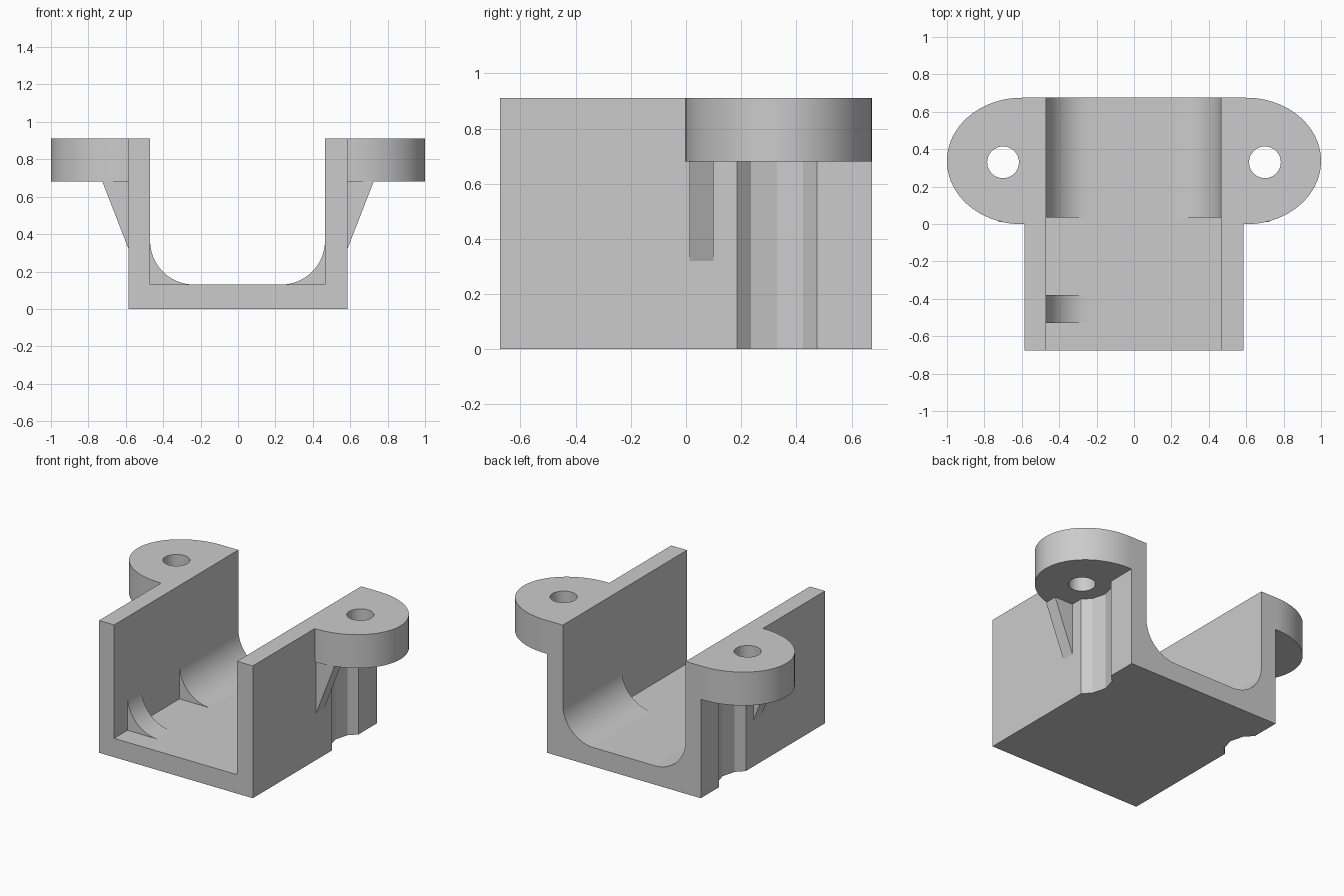
import bpy
import bmesh
from math import pi, sin, cos, radians

cube = bpy.data.objects.get("Cube")
if cube:
    bpy.data.objects.remove(cube, do_unlink=True)

# Single plain grey
grey = bpy.data.materials.new("plain grey")
grey.use_nodes = True
colour = (0.6, 0.6, 0.6, 1)
grey.diffuse_color = colour
grey.node_tree.nodes["Principled BSDF"].inputs["Base Color"].default_value = colour

# Main dimensions
OUT, IN_R, IN_L = 0.585, -0.47, 0.465
BACK, TOP, FLOOR = 0.675, 0.91, 0.13
EAR_Z, EAR_Y, HOLE_X = 0.68, 0.337, 0.7


def prism(name, points, lo, hi, axis="y"):
    """Extrude a flat outline between lo and hi along y (points x,z) or z (points x,y)."""
    bm = bmesh.new()
    place = (lambda a, b, t: (a, t, b)) if axis == "y" else (lambda a, b, t: (a, b, t))
    rings = [[bm.verts.new(place(a, b, t)) for a, b in points] for t in (lo, hi)]
    bm.faces.new(rings[0])
    bm.faces.new(rings[1])
    n = len(points)
    for i in range(n):
        j = (i + 1) % n
        bm.faces.new((rings[0][i], rings[0][j], rings[1][j], rings[1][i]))
    bmesh.ops.recalc_face_normals(bm, faces=bm.faces)
    mesh = bpy.data.meshes.new(name)
    bm.to_mesh(mesh)
    bm.free()
    mesh.materials.append(grey)
    obj = bpy.data.objects.new(name, mesh)
    bpy.context.collection.objects.link(obj)
    return obj


def arc(cx, cy, rx, ry, start, end, steps):
    angles = [start + (end - start) * i / steps for i in range(steps + 1)]
    return [(cx + rx * cos(a), cy + ry * sin(a)) for a in angles]


def select_only(obj):
    bpy.ops.object.select_all(action="DESELECT")
    obj.select_set(True)
    bpy.context.view_layer.objects.active = obj


def cut(obj, cutter):
    mod = obj.modifiers.new("cut", "BOOLEAN")
    mod.operation = "DIFFERENCE"
    mod.solver = "EXACT"
    mod.object = cutter
    select_only(obj)
    bpy.ops.object.modifier_apply(modifier=mod.name)
    bpy.data.objects.remove(cutter, do_unlink=True)


def smooth(obj):
    select_only(obj)
    bpy.ops.object.shade_smooth_by_angle(angle=radians(25))


# U-shaped channel
channel = prism("channel", [
    (-OUT, 0), (OUT, 0), (OUT, TOP), (IN_L, TOP),
    (IN_L, FLOOR), (IN_R, FLOOR), (IN_R, TOP), (-OUT, TOP)], -BACK, BACK)


def cove(name, wall, side, lo, hi):
    """Concave corner fill between a wall and the floor."""
    r = 0.235
    curve = arc(wall - side * r, FLOOR + r, side * r, r, 0, -pi / 2, 16)
    smooth(prism(name, [(wall, FLOOR)] + curve, lo, hi))


cove("right_cove", IN_R, -1, 0.035, BACK)
cove("left_cove", IN_L, 1, 0.035, BACK)
cove("right_front_cove", IN_R, -1, -0.53, -0.38)

for side, label in ((1, "left"), (-1, "right")):
    # Faceted screw clearance down the outer wall
    cut(channel, prism("clearance_cutter",
                       arc(side * HOLE_X, 0.33, 0.19, 0.19, 0, 2 * pi * 11 / 12, 11),
                       -0.1, EAR_Z, "z"))

    # Rounded mounting ear with a screw hole
    outline = [(side * OUT, EAR_Y - 0.338)]
    outline += arc(side * 0.6, EAR_Y, side * 0.4, 0.338, -pi / 2, pi / 2, 48)
    outline += [(side * OUT, EAR_Y + 0.338)]
    ear = prism(label + "_ear", outline, EAR_Z, TOP, "z")
    cut(ear, prism("hole_cutter",
                   arc(side * HOLE_X, 0.33, 0.085, 0.085, 0, 2 * pi * 31 / 32, 31),
                   0.5, 1.1, "z"))
    smooth(ear)

    # Triangular rib under the ear
    prism(label + "_rib", [(side * OUT, 0.32), (side * 0.725, EAR_Z),
                           (side * OUT, EAR_Z)], 0.012, 0.1)
